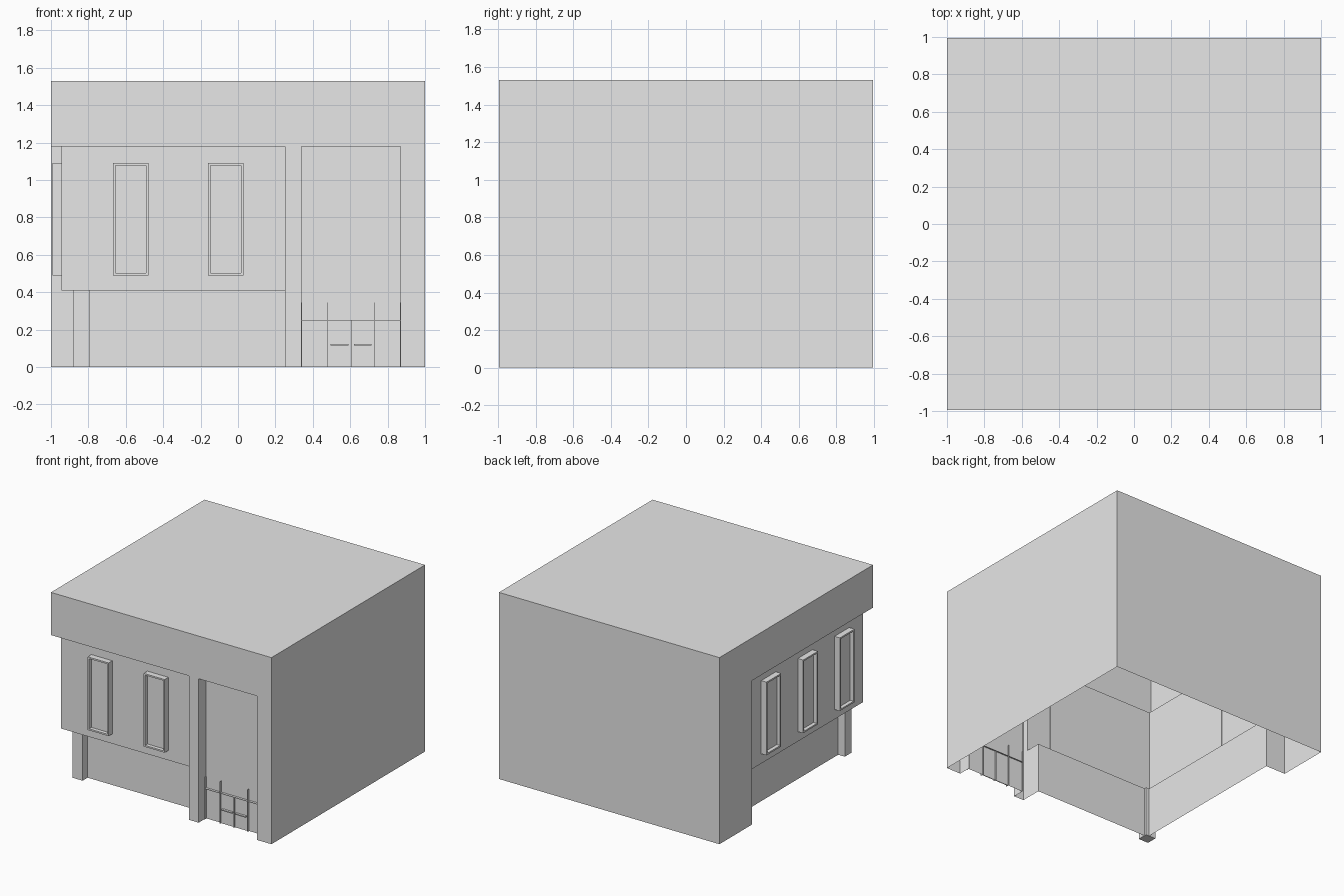
import bpy
import bmesh
from mathutils import Matrix, Vector

cube = bpy.data.objects.get("Cube")
if cube:
    bpy.data.objects.remove(cube, do_unlink=True)

grey = bpy.data.materials.new("light_grey")
grey.use_nodes = True
grey.diffuse_color = (0.8, 0.8, 0.8, 1)
grey.node_tree.nodes["Principled BSDF"].inputs["Base Color"].default_value = (0.8, 0.8, 0.8, 1)


def finish(name, bm):
    mesh = bpy.data.meshes.new(name)
    bm.to_mesh(mesh)
    bm.free()
    mesh.materials.append(grey)
    obj = bpy.data.objects.new(name, mesh)
    bpy.context.collection.objects.link(obj)
    return obj


def strip(name, path_a, z_a, path_b, z_b):
    """Quads joining two paths of equal length."""
    bm = bmesh.new()
    a = [bm.verts.new((x, y, z_a)) for x, y in path_a]
    b = [bm.verts.new((x, y, z_b)) for x, y in path_b]
    for i in range(len(a) - 1):
        bm.faces.new((a[i], a[i + 1], b[i + 1], b[i]))
    return finish(name, bm)


def wall(name, path, z0, z1):
    return strip(name, path, z0, path, z1)


def box(name, lo, hi):
    bm = bmesh.new()
    lo, hi = Vector(lo), Vector(hi)
    size = Matrix.Diagonal((*(hi - lo), 1))
    bmesh.ops.create_cube(bm, size=1, matrix=Matrix.Translation((lo + hi) / 2) @ size)
    return finish(name, bm)


def window(name, location, angle):
    """Projecting frame with a sunken pane, facing -y before turning."""
    width, depth, height = 0.19, 0.05, 0.6
    bm = bmesh.new()
    bmesh.ops.create_cube(bm, size=1, matrix=Matrix.Diagonal((width, depth, height, 1)))
    bm.normal_update()
    pane = min(bm.faces, key=lambda f: f.normal.y)
    bmesh.ops.inset_region(bm, faces=[pane], thickness=0.018)
    # Second ring forms the reveal down to the pane
    bmesh.ops.inset_region(bm, faces=[pane], thickness=0.0005)
    bmesh.ops.translate(bm, verts=pane.verts, vec=(0, 0.03, 0))
    obj = finish(name, bm)
    obj.location = location
    obj.rotation_euler.z = angle


# Main levels and plan lines
X, Y, TOP = 1.0, 0.995, 1.53
LOW, HIGH = 0.41, 1.18
PIER, POST_L, POST_R, JAMB = 0.57, 0.25, 0.34, 0.87
ALCOVE = -0.9


def recess(offset):
    return [(-offset, PIER), (-offset, -offset), (POST_L, -offset)]


base_line, panel_line = recess(0.82), recess(0.945)
outer_line = [(-X, PIER), (-X, -Y), (POST_L, -Y)]
start, end = outer_line[0], outer_line[-1]

# Roof and top band
corners = [(-X, -Y), (X, -Y), (X, Y), (-X, Y), (-X, -Y)]
wall("top_band", corners, HIGH, TOP)
strip("roof", corners[:2], TOP, [(-X, Y), (X, Y)], TOP)

# Flush walls, post and entrance alcove
wall("outer_walls", [end, (POST_R, -Y), (POST_R, ALCOVE), (JAMB, ALCOVE),
                     (JAMB, -Y), (X, -Y), (X, Y), (-X, Y), start], 0, HIGH)
strip("alcove_ceiling", [(POST_R, ALCOVE), (JAMB, ALCOVE)], HIGH,
      [(POST_R, -Y), (JAMB, -Y)], HIGH)

# Recessed base, overhanging panel and their soffits
wall("base_wall", [start] + base_line + [end], 0, LOW)
wall("upper_panel", [start] + panel_line + [end], LOW, HIGH)
strip("panel_soffit", base_line, LOW, panel_line, LOW)
strip("band_soffit", panel_line, HIGH, outer_line, HIGH)

# Corner column
box("corner_column", (-0.88, -0.885, 0), (-0.79, -0.8, LOW))

# Windows on the front and right-hand side
for i, x in enumerate((-0.573, -0.065)):
    window(f"front_window_{i + 1}", (x, -0.968, 0.79), 0)
for i, y in enumerate((0.28, -0.195, -0.67)):
    window(f"side_window_{i + 1}", (-0.968, y, 0.79), -1.5708)

# Entrance door with thin bars and handles
box("door", (0.48, ALCOVE - 0.006, 0), (0.73, ALCOVE, 0.25))
front = ALCOVE - 0.02
for i, (x, height) in enumerate(((0.342, 0.345), (0.48, 0.345), (0.605, 0.25),
                                 (0.73, 0.345), (0.868, 0.345))):
    box(f"door_bar_{i + 1}", (x - 0.0015, front, 0), (x + 0.0015, ALCOVE + 0.01, height))
box("door_transom", (POST_R, front, 0.249), (JAMB, ALCOVE + 0.01, 0.252))
for side, x in (("right", 0.543), ("left", 0.667)):
    box(f"{side}_door_handle", (x - 0.048, front - 0.005, 0.115), (x + 0.048, ALCOVE, 0.123))
